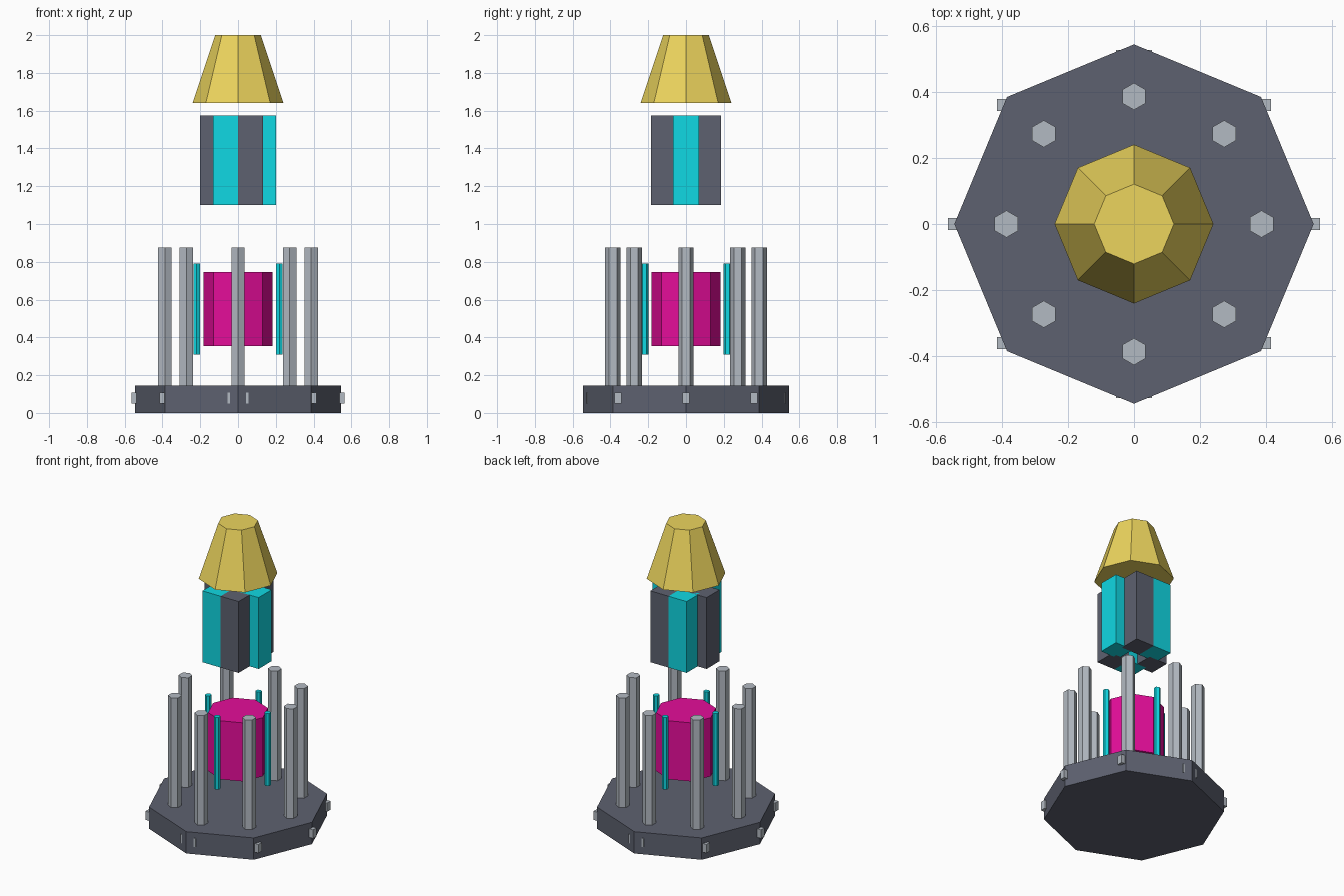
import bpy, bmesh
from math import sin, cos, tau
from mathutils import Matrix

if "Cube" in bpy.data.objects:
    bpy.data.objects.remove(bpy.data.objects["Cube"])


def material(name, rgb):
    m = bpy.data.materials.new(name)
    m.diffuse_color = (*rgb, 1)
    m.use_nodes = True
    m.node_tree.nodes["Principled BSDF"].inputs["Base Color"].default_value = m.diffuse_color
    return m


DARK = material("dark_grey", (0.11, 0.12, 0.16))
STEEL = material("steel", (0.45, 0.49, 0.54))
CYAN = material("cyan", (0.005, 0.69, 0.77))
PINK = material("magenta", (0.78, 0.004, 0.32))
GOLD = material("gold", (0.84, 0.66, 0.11))


def finish(name, bm, mat):
    me = bpy.data.meshes.new(name)
    bm.to_mesh(me)
    bm.free()
    me.materials.append(mat)
    bpy.context.collection.objects.link(bpy.data.objects.new(name, me))


def prism(name, sides, r1, r2, z0, z1, mat, x=0, y=0):
    bm = bmesh.new()
    bmesh.ops.create_cone(bm, cap_ends=True, segments=sides, radius1=r1, radius2=r2,
                          depth=z1 - z0, matrix=Matrix.Translation((x, y, (z0 + z1) / 2)))
    finish(name, bm, mat)


def box(name, size, centre, mat):
    bm = bmesh.new()
    bmesh.ops.create_cube(bm, size=1, matrix=Matrix.Translation(centre) @ Matrix.Diagonal((*size, 1)))
    finish(name, bm, mat)


def ring(count, radius):
    for i in range(count):
        a = tau * i / count
        yield i, radius * cos(a), radius * sin(a)


# Octagonal base, core and tapered cap
prism("base", 8, 0.545, 0.545, 0, 0.145, DARK)
prism("core", 8, 0.183, 0.183, 0.355, 0.745, PINK)
prism("cap", 8, 0.241, 0.121, 1.64, 2.0, GOLD)

# Posts on the base and lugs poking through its rim
for i, x, y in ring(8, 0.387):
    prism(f"post_{i}", 6, 0.041, 0.041, 0.14, 0.875, STEEL, x, y)
for i, x, y in ring(8, 0.51):
    box(f"rim_lug_{i}", (0.11, 0.036, 0.058), (x, y, 0.078), STEEL)

# Thin rods around the core
for i, x, y in ring(4, 0.219):
    prism(f"rod_{i}", 6, 0.02, 0.02, 0.308, 0.79, CYAN, x, y)

# Ring of alternating upright blocks, all axis-aligned
for i, x, y in ring(6, 0.133):
    box(f"block_{i}", (0.134, 0.138, 0.475), (x, y, 1.3375), DARK if i % 2 else CYAN)
